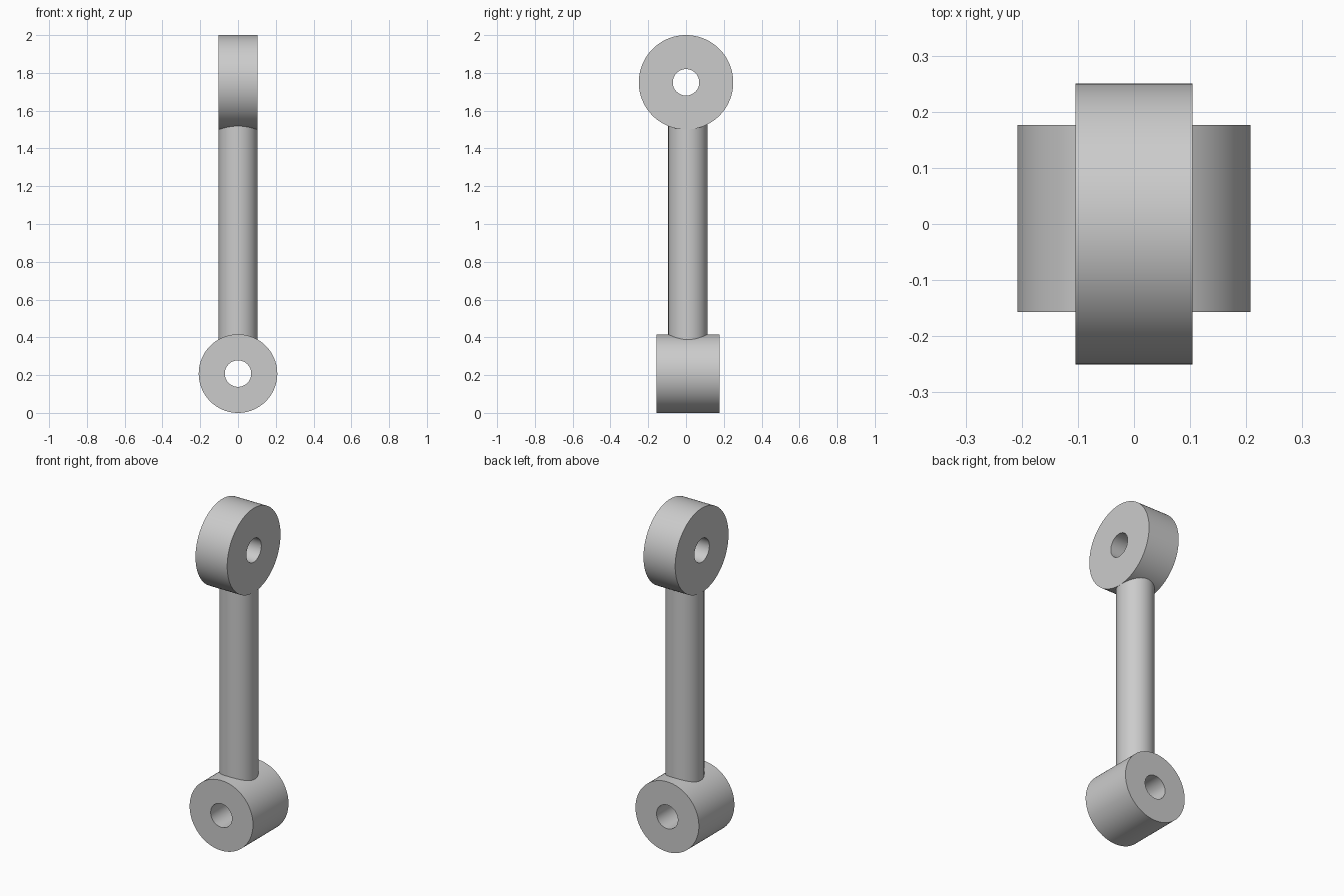
import bpy
import bmesh
import math
from mathutils import Matrix, Vector

SEGMENTS = 96
ROD_RADIUS = 0.104
ROD_Y = 0.01
HOLE_RADIUS = 0.07

default = bpy.data.objects.get("Cube")
if default:
    bpy.data.objects.remove(default, do_unlink=True)

# Single grey metal
metal = bpy.data.materials.new("grey metal")
metal.use_nodes = True
grey = (0.6, 0.6, 0.6, 1.0)
metal.diffuse_color = grey
metal.node_tree.nodes["Principled BSDF"].inputs["Base Color"].default_value = grey


def finish(name, bm, location):
    """Turn a bmesh into a smooth shaded metal object."""
    bmesh.ops.recalc_face_normals(bm, faces=bm.faces)
    mesh = bpy.data.meshes.new(name)
    bm.to_mesh(mesh)
    bm.free()
    mesh.materials.append(metal)
    obj = bpy.data.objects.new(name, mesh)
    obj.location = location
    bpy.context.collection.objects.link(obj)
    bpy.ops.object.select_all(action="DESELECT")
    obj.select_set(True)
    bpy.context.view_layer.objects.active = obj
    bpy.ops.object.shade_smooth_by_angle(angle=math.radians(30))
    return obj


def make_eye(name, radius, width, axis, location):
    """Spin a rectangular section around an axis to make a bored eye."""
    bm = bmesh.new()
    axis = Vector(axis)
    section = [(HOLE_RADIUS, -1), (radius, -1), (radius, 1), (HOLE_RADIUS, 1)]
    verts = [bm.verts.new(Vector((0, 0, r)) + axis * side * width / 2)
             for r, side in section]
    edges = [bm.edges.new((verts[i - 1], verts[i])) for i in range(len(verts))]
    bmesh.ops.spin(bm, geom=verts + edges, cent=(0, 0, 0), axis=axis,
                   angle=math.tau, steps=SEGMENTS, use_merge=True)
    bmesh.ops.remove_doubles(bm, verts=bm.verts, dist=0.0001)
    return finish(name, bm, location)


# Upper eye bored sideways, lower eye bored front to back
make_eye("upper_eye", 0.25, 0.208, (1, 0, 0), (0, 0, 1.75))
make_eye("lower_eye", 0.208, 0.333, (0, 1, 0), (0, ROD_Y, 0.208))

# Connecting rod, its ends sunk into the eyes
bottom, top = 0.33, 1.58
bm = bmesh.new()
bmesh.ops.create_cone(bm, cap_ends=True, segments=SEGMENTS,
                      radius1=ROD_RADIUS, radius2=ROD_RADIUS, depth=top - bottom,
                      matrix=Matrix.Translation((0, 0, (top - bottom) / 2)))
finish("connecting_rod", bm, (0, ROD_Y, bottom))
